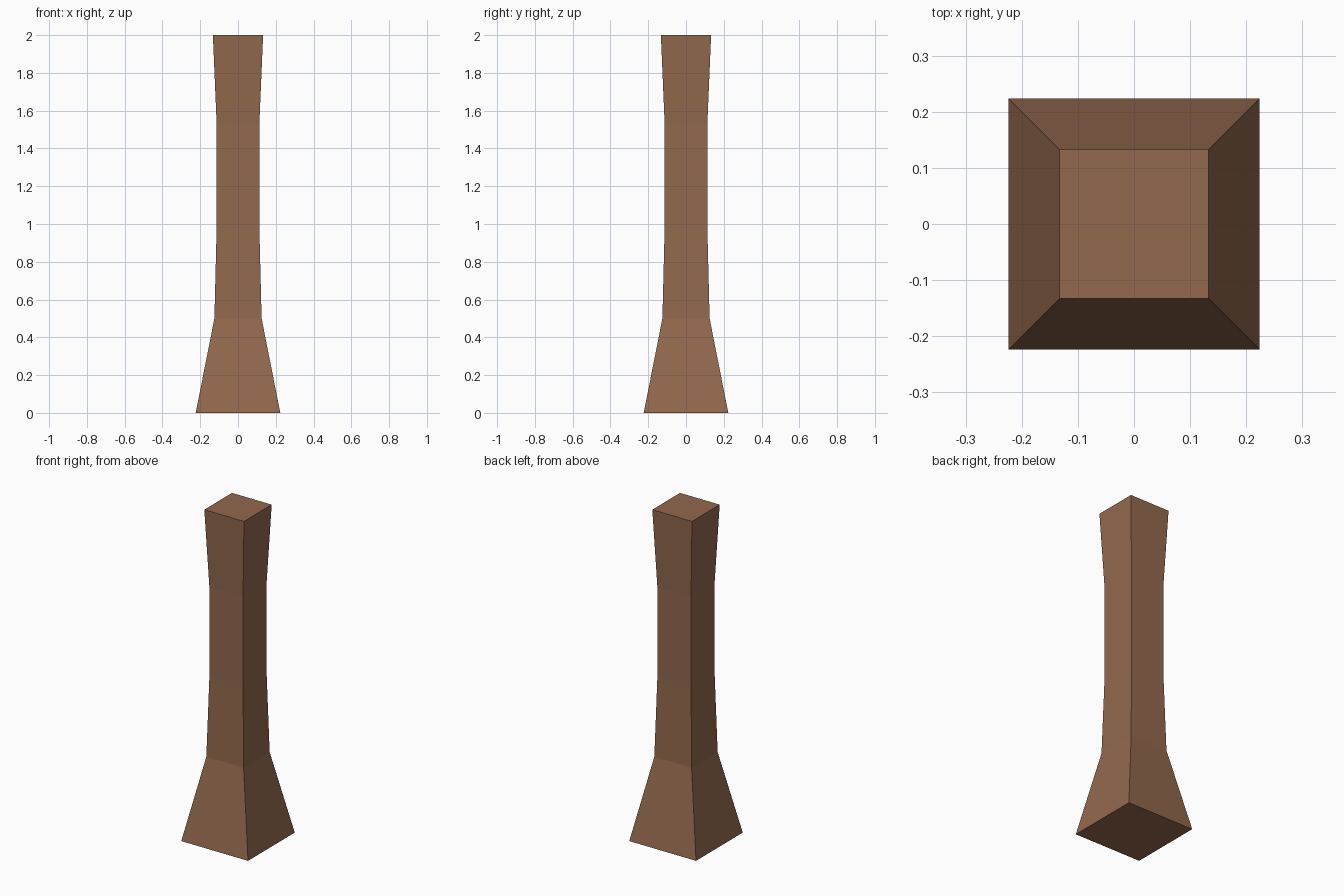
import bpy, bmesh

if "Cube" in bpy.data.objects:
    bpy.data.objects.remove(bpy.data.objects["Cube"])

# Square column profile: (height, half width)
PROFILE = [(0.0, 0.224), (0.5, 0.125), (0.98, 0.113), (1.53, 0.113), (2.0, 0.133)]

bm = bmesh.new()
rings = [[bm.verts.new((sx * h, sy * h, z))
          for sx, sy in ((-1, -1), (1, -1), (1, 1), (-1, 1))]
         for z, h in PROFILE]

# Side faces between neighbouring rings
for low, high in zip(rings, rings[1:]):
    for i in range(4):
        j = (i + 1) % 4
        bm.faces.new((low[i], low[j], high[j], high[i]))

# End caps
bm.faces.new(rings[0][::-1])
bm.faces.new(rings[-1])

mesh = bpy.data.meshes.new("pillar")
bm.to_mesh(mesh)
bm.free()

# Brown wood
wood = bpy.data.materials.new("brown_wood")
wood.diffuse_color = (0.29, 0.14, 0.075, 1.0)
wood.use_nodes = True
wood.node_tree.nodes["Principled BSDF"].inputs["Base Color"].default_value = wood.diffuse_color
mesh.materials.append(wood)

pillar = bpy.data.objects.new("pillar", mesh)
bpy.context.collection.objects.link(pillar)
